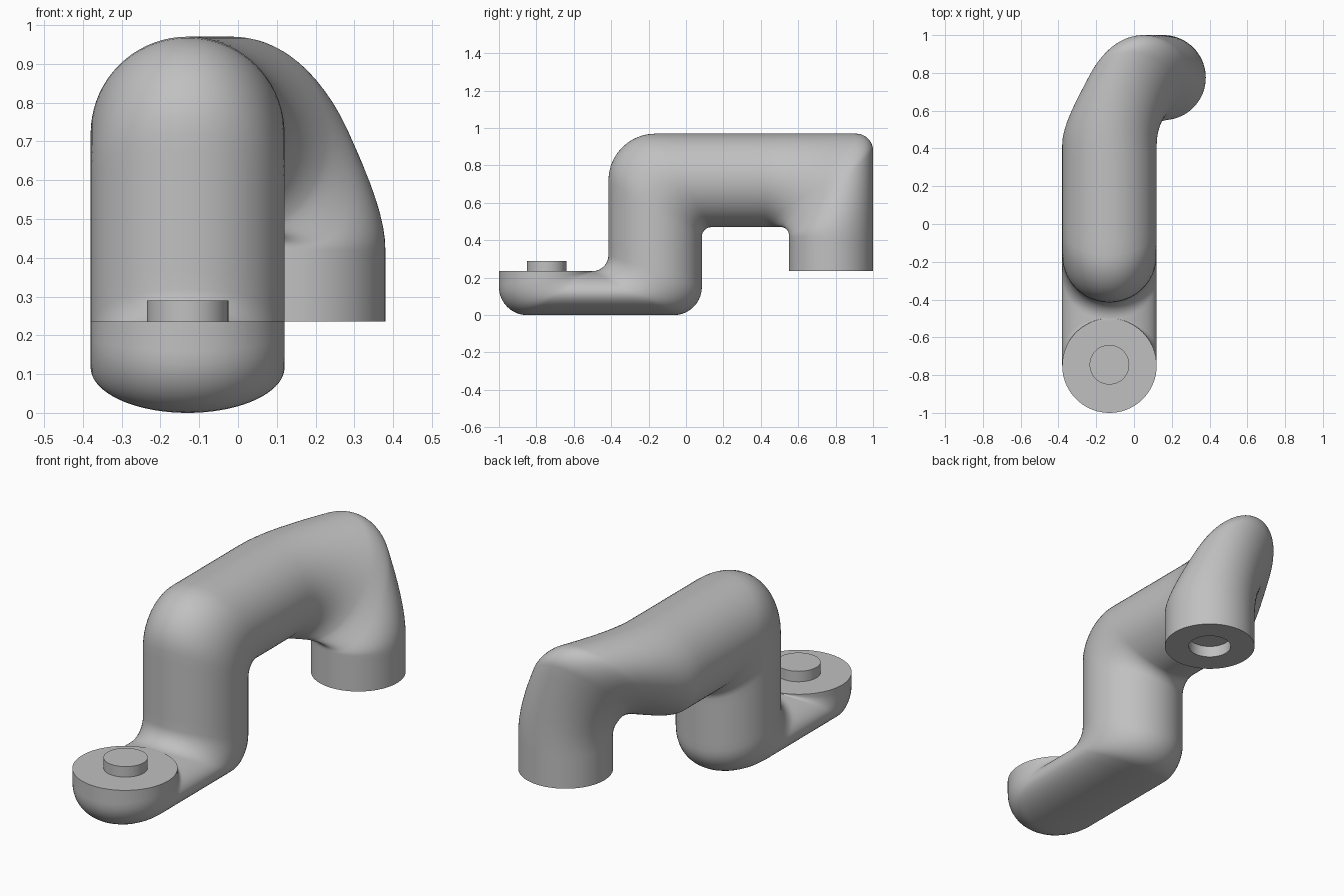
import bpy, bmesh, math
from mathutils import Vector

cube = bpy.data.objects.get("Cube")
if cube:
    bpy.data.objects.remove(cube)

grey = bpy.data.materials.new("plain_grey")
grey.use_nodes = True
colour = (0.53, 0.53, 0.53, 1)
grey.diffuse_color = colour
grey.node_tree.nodes["Principled BSDF"].inputs["Base Color"].default_value = colour

SIDES = 72
ARM_X, ARM_R = -0.13, 0.25        # main tube
SOCKET_X, SOCKET_Y, SOCKET_R = 0.155, 0.775, 0.225
DISC_Y, SEAT_Z = -0.75, 0.235
HOLE_R = 0.105
TURN_Y, TURN_Z = 0.42, 0.42       # where the sideways turn begins and ends


def finish(bm, name):
    bmesh.ops.remove_doubles(bm, verts=bm.verts, dist=0.0005)
    bmesh.ops.recalc_face_normals(bm, faces=bm.faces)
    mesh = bpy.data.meshes.new(name)
    bm.to_mesh(mesh)
    bm.free()
    mesh.materials.append(grey)
    obj = bpy.data.objects.new(name, mesh)
    bpy.context.collection.objects.link(obj)
    bpy.ops.object.select_all(action='DESELECT')
    obj.select_set(True)
    bpy.context.view_layer.objects.active = obj
    bpy.ops.object.shade_smooth_by_angle(angle=math.radians(42))
    return obj


def rounded_path(corners, steps=10, straight=8):
    """Polyline of (y, z, fillet) corners with rounded bends, evenly sampled."""
    pts = [Vector(c[:2]) for c in corners]
    out = [pts[0]]

    def line_to(q):
        p = out[-1]
        out.extend(p.lerp(q, i / straight) for i in range(1, straight + 1))

    for i in range(1, len(pts) - 1):
        before, here, after = pts[i - 1], pts[i], pts[i + 1]
        d = corners[i][2]
        a = here + (before - here).normalized() * min(d, (before - here).length)
        b = here + (after - here).normalized() * min(d, (after - here).length)
        line_to(a)
        ha, hb = a.lerp(here, 0.55), b.lerp(here, 0.55)
        for k in range(1, steps + 1):
            t = k / steps
            u = 1 - t
            out.append(a * u**3 + ha * 3 * u * u * t + hb * 3 * u * t * t + b * t**3)
    line_to(pts[-1])
    return out


def rail(angle):
    """One lengthwise line of the tube, from the disc to the socket hole."""
    c, s = math.cos(angle), math.sin(angle)
    mix = lambda outer, inner: inner + (outer - inner) * (s + 1) / 2
    disc_y = DISC_Y - ARM_R * s
    low_z = SEAT_Z / 2 * (1 - s)
    column_y = -0.165 + ARM_R * s
    top_z = 0.72 - ARM_R * s
    socket_y = SOCKET_Y - SOCKET_R * s
    corners = [
        (disc_y, SEAT_Z, 0),
        (disc_y, low_z, mix(0.15, 0)),
        (column_y, low_z, mix(0.15, 0.085)),
        (column_y, top_z, mix(0.05, 0.25)),
        (TURN_Y, top_z, 0),
        (socket_y, top_z, mix(0.04, 0.09)),
        (socket_y, TURN_Z, 0),
        (socket_y, SEAT_Z, 0),
    ]
    length = socket_y - TURN_Y + top_z - TURN_Z
    path = rounded_path(corners)
    line = []
    for i, (y, z) in enumerate(path):
        t = 0
        if y > TURN_Y:
            t = min(1, max(0, (y - TURN_Y + top_z - z) / length))
            t = t * t * (3 - 2 * t)
        x0, x1 = ARM_X + ARM_R * c, SOCKET_X + SOCKET_R * c
        line.append((x0 + (x1 - x0) * t, y, z))
    # blind hole in the socket's underside
    for z in (SEAT_Z, SEAT_Z + 0.06):
        line.append((SOCKET_X + HOLE_R * c, SOCKET_Y - HOLE_R * s, z))
    return line


# Cranked tube with its disc seat and hollow socket
bm = bmesh.new()
rails = [[bm.verts.new(p) for p in rail(2 * math.pi * i / SIDES)] for i in range(SIDES)]
for i, left in enumerate(rails):
    right = rails[(i + 1) % SIDES]
    for j in range(len(left) - 1):
        bm.faces.new((left[j], right[j], right[j + 1], left[j + 1]))
bm.faces.new([r[0] for r in rails])
bm.faces.new([r[-1] for r in rails])
finish(bm, "cranked_tube")

# Peg on the disc
bm = bmesh.new()
bmesh.ops.create_cone(bm, cap_ends=True, segments=48, radius1=HOLE_R, radius2=HOLE_R, depth=0.075)
bmesh.ops.translate(bm, verts=bm.verts, vec=(ARM_X, DISC_Y + 0.005, SEAT_Z + 0.0175))
finish(bm, "peg")
